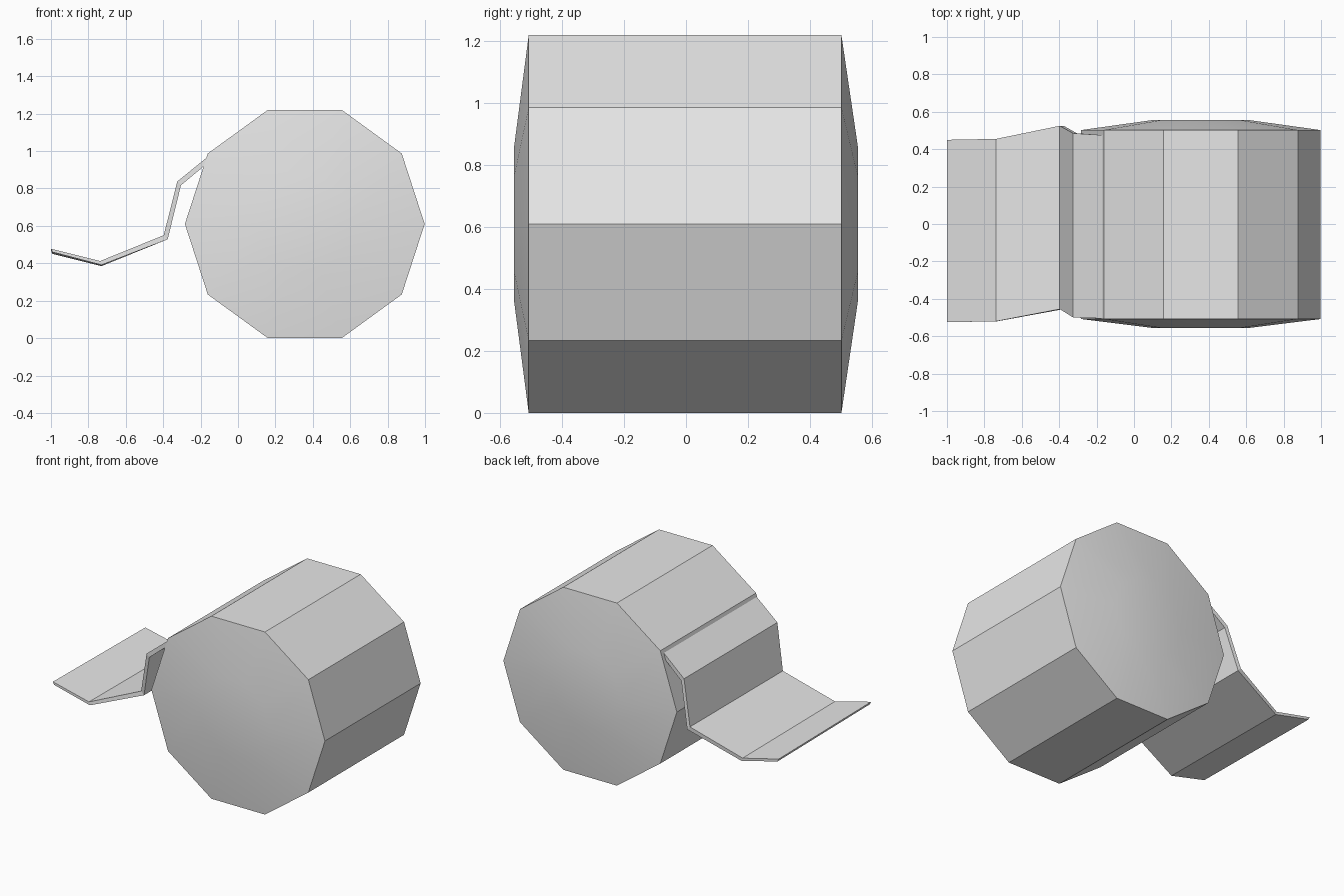
import bpy
import bmesh
from math import cos, sin, tau

cube = bpy.data.objects.get("Cube")
if cube:
    bpy.data.objects.remove(cube, do_unlink=True)

grey = bpy.data.materials.new("light_grey")
grey.use_nodes = True
colour = (0.8, 0.8, 0.8, 1)
grey.diffuse_color = colour
grey.node_tree.nodes["Principled BSDF"].inputs["Base Color"].default_value = colour


def loft(name, rings, smooth):
    """Join closed rings of points with quads and cap both ends."""
    bm = bmesh.new()
    loops = [[bm.verts.new(p) for p in ring] for ring in rings]
    for a, b in zip(loops, loops[1:]):
        n = len(a)
        for i in range(n):
            j = (i + 1) % n
            bm.faces.new((a[i], a[j], b[j], b[i]))
    bm.faces.new(loops[0])
    bm.faces.new(loops[-1])
    bmesh.ops.recalc_face_normals(bm, faces=bm.faces)
    mesh = bpy.data.meshes.new(name)
    bm.to_mesh(mesh)
    bm.free()
    mesh.materials.append(grey)
    obj = bpy.data.objects.new(name, mesh)
    bpy.context.collection.objects.link(obj)
    if smooth:
        bpy.ops.object.select_all(action="DESELECT")
        obj.select_set(True)
        bpy.context.view_layer.objects.active = obj
        bpy.ops.object.shade_smooth_by_angle()
    return obj


# Ten-sided roll with shallow raised ends: (radius, y)
SIDES = 10
CENTRE_X, CENTRE_Z = 0.357, 0.61
profile = [(0.263, -0.555), (0.641, -0.508), (0.641, 0.502), (0.263, 0.555)]
loft("paper_roll",
     [[(CENTRE_X + r * cos(tau * i / SIDES), y, CENTRE_Z + r * sin(tau * i / SIDES))
       for i in range(SIDES)] for r, y in profile], True)

# Loose sheet: upper x, z, lower x, z, front y, back y, sideways tilt
stations = [
    (-0.165, 0.967, -0.175, 0.925, -0.505, 0.475, 0.0),
    (-0.325, 0.837, -0.305, 0.817, -0.50, 0.485, 0.0),
    (-0.397, 0.55, -0.376, 0.528, -0.455, 0.525, 0.0),
    (-0.737, 0.412, -0.73, 0.391, -0.52, 0.455, 0.006),
    (-1.0, 0.478, -0.992, 0.46, -0.525, 0.45, 0.01),
]
loft("loose_sheet",
     [[(ux, yf, uz), (ux, yb, uz - t), (lx, yb, lz - t), (lx, yf, lz)]
      for ux, uz, lx, lz, yf, yb, t in stations], False)
